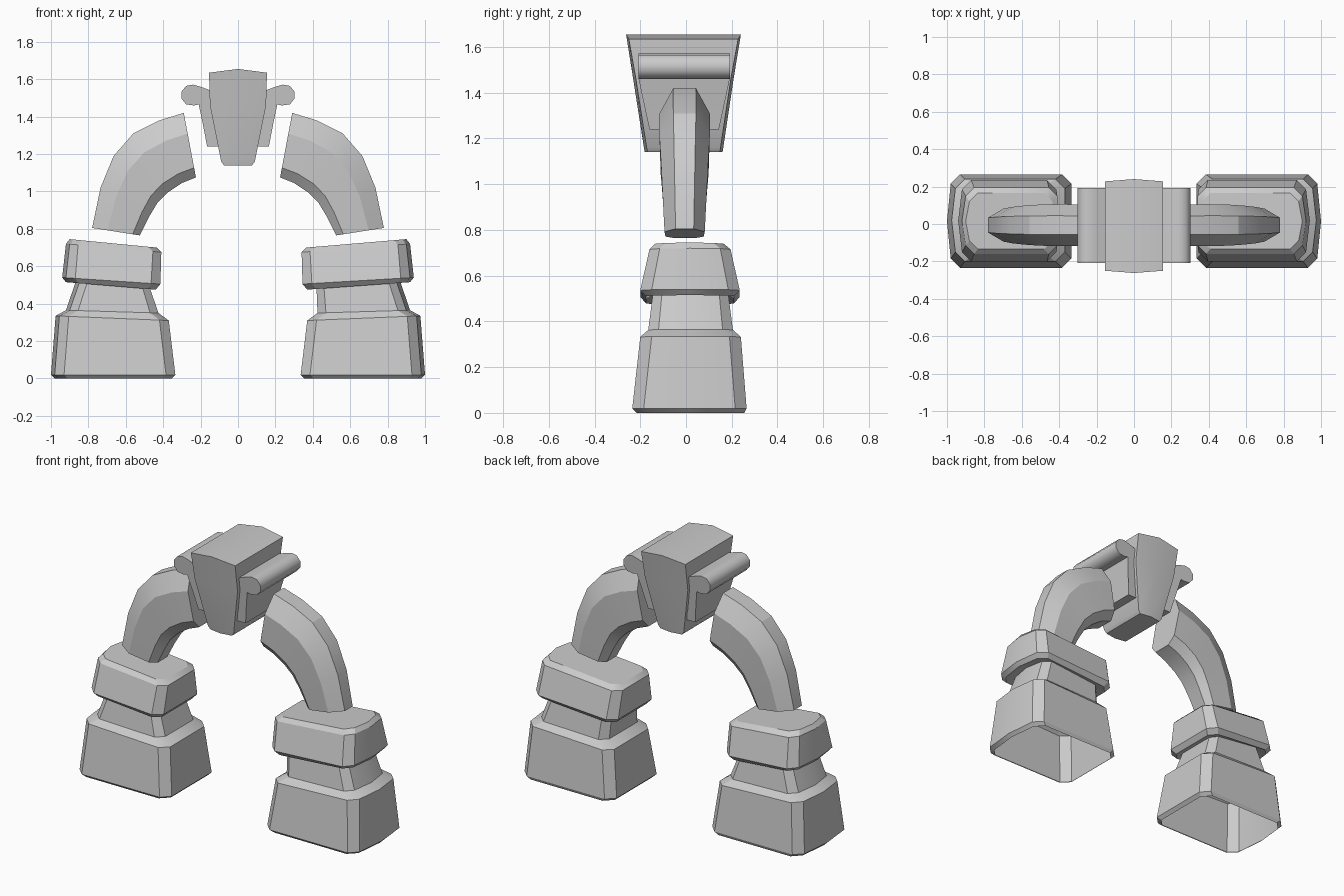
import bpy, bmesh, math

if "Cube" in bpy.data.objects:
    bpy.data.objects.remove(bpy.data.objects["Cube"])


def make(name, rings, cap_start=True, cap_end=True, angle=28):
    """Skin a list of equal-length point rings into one object."""
    bm = bmesh.new()
    loops = [[bm.verts.new(p) for p in r] for r in rings]
    n = len(rings[0])
    for a, b in zip(loops, loops[1:]):
        for i in range(n):
            j = (i + 1) % n
            bm.faces.new((a[i], a[j], b[j], b[i]))
    if cap_start:
        bm.faces.new(loops[0])
    if cap_end:
        bm.faces.new(loops[-1])
    bmesh.ops.recalc_face_normals(bm, faces=bm.faces)
    me = bpy.data.meshes.new(name)
    bm.to_mesh(me)
    bm.free()
    ob = bpy.data.objects.new(name, me)
    bpy.context.collection.objects.link(ob)
    bpy.ops.object.select_all(action='DESELECT')
    ob.select_set(True)
    bpy.context.view_layer.objects.active = ob
    bpy.ops.object.shade_smooth_by_angle(angle=math.radians(angle))
    return ob


def block_ring(s, xi, xo, zi, zo, y0, y1, c):
    """Chamfered rectangle with a slightly bowed outer end, tilted along x."""
    ym, b = (y0 + y1) / 2, 0.02
    pts = [(xi, y0 + c), (xi + c, y0), (xo - b - c, y0), (xo - b, y0 + c), (xo, ym),
           (xo - b, y1 - c), (xo - b - c, y1), (xi + c, y1), (xi, y1 - c)]
    return [(s * x, y, zi + (zo - zi) * (x - xi) / (xo - xi)) for x, y in pts]


# Pillars: hollow-bottomed base, pinched neck and tilted cap
for s, side, neck, cap in ((-1, "left", 0.47, 0.41), (1, "right", 0.42, 0.34)):
    rows = [
        (0.355, 0.98, 0.0, 0.0, -0.215, 0.255, 0.05),
        (0.335, 1.0, 0.02, 0.02, -0.235, 0.265, 0.05),
        (0.37, 0.975, 0.31, 0.335, -0.20, 0.24, 0.05),
        (0.425, 0.92, 0.35, 0.365, -0.165, 0.205, 0.045),
        (neck, 0.865, 0.48, 0.525, -0.145, 0.185, 0.04),
        (cap + 0.03, 0.92, 0.475, 0.515, -0.175, 0.21, 0.045),
        (cap + 0.005, 0.94, 0.505, 0.54, -0.20, 0.235, 0.05),
        (cap, 0.92, 0.675, 0.72, -0.16, 0.195, 0.045),
        (cap + 0.025, 0.90, 0.70, 0.745, -0.135, 0.165, 0.045),
    ]
    make(side + "_pillar", [block_ring(s, *r) for r in rows], cap_start=False)

# Curved arch segments: outer point, inner point, half width at each station
stations = [
    ((0.29, 1.42), (0.225, 1.075), 0.11),
    ((0.42, 1.38), (0.30, 1.045), 0.112),
    ((0.56, 1.31), (0.375, 0.995), 0.11),
    ((0.665, 1.19), (0.43, 0.94), 0.104),
    ((0.735, 1.02), (0.475, 0.865), 0.097),
    ((0.78, 0.805), (0.525, 0.765), 0.088),
]
section = [(0, -0.45), (0.32, -1), (0.85, -0.95), (1, -0.55),
           (1, 0.55), (0.85, 0.95), (0.32, 1), (0, 0.45)]
for s, side in ((-1, "left"), (1, "right")):
    rings = [[(s * (o[0] + (i[0] - o[0]) * t), -0.006 + w * k, o[1] + (i[1] - o[1]) * t)
              for t, k in section] for o, i, w in stations]
    make(side + "_arch_segment", rings, angle=20)

# Keystone: wedge body with bowed front, back and top
body = []
for z, hx, y0, y1, crown in ((1.14, 0.075, -0.18, 0.16, 0.0),
                             (1.16, 0.09, -0.184, 0.163, 0.0),
                             (1.46, 0.15, -0.231, 0.208, 0.0),
                             (1.635, 0.155, -0.262, 0.24, 0.02)):
    body.append([(-hx, y0 + 0.012, z), (0, y0, z + crown), (hx, y0 + 0.012, z),
                 (hx, y1 - 0.012, z), (0, y1, z + crown), (-hx, y1 - 0.012, z)])
make("keystone", body, cap_end=False)
bpy.data.objects["keystone"].name = "keystone"
make("keystone_top", [
    [(-0.155, -0.25, 1.635), (0, -0.262, 1.655), (0.155, -0.25, 1.635)],
    [(-0.155, 0.228, 1.635), (0, 0.24, 1.655), (0.155, 0.228, 1.635)],
], cap_start=False, cap_end=False)

# Side scrolls: rolled top tapering to a thin panel
roll = [(0.25 + 0.055 * math.cos(a), 1.515 + 0.057 * math.sin(a))
        for a in (math.radians(d) for d in (100, 60, 20, -20, -60, -105))]
profile = [(0.12, 1.53), (0.20, 1.56)] + roll + [(0.21, 1.465), (0.19, 1.37),
                                               (0.165, 1.24), (0.09, 1.24)]
for s, side in ((-1, "left"), (1, "right")):
    ends = []
    for k in (-1, 1):
        ends.append([(s * x, -0.008 + k * (0.2 - max(0, 1.46 - z) * 0.22), z)
                     for x, z in profile])
    make(side + "_scroll", ends, angle=45)
